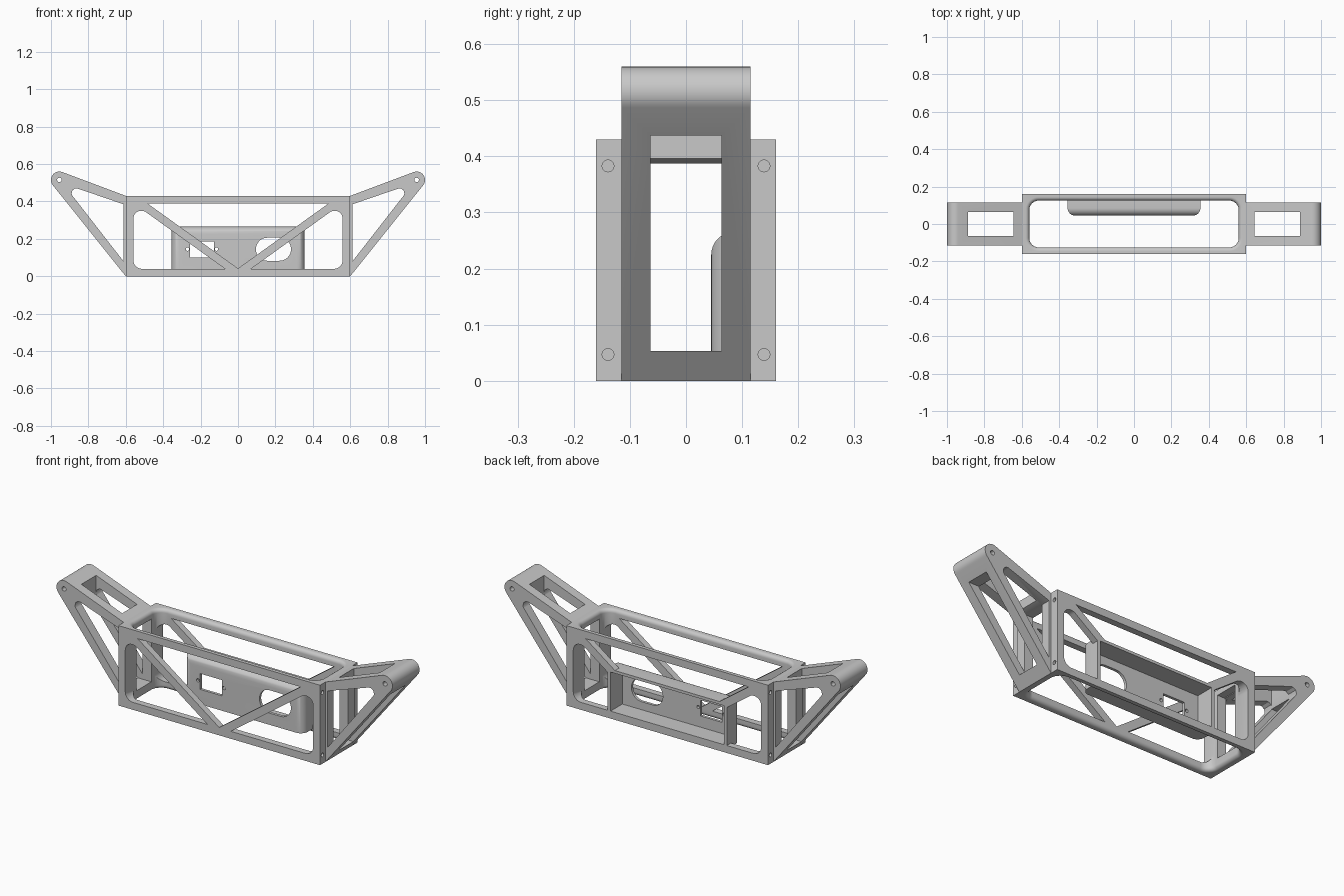
import bpy
import bmesh
from math import sin, cos, pi
from mathutils import Vector

if "Cube" in bpy.data.objects:
    bpy.data.objects.remove(bpy.data.objects["Cube"])

grey = bpy.data.materials.new("matte grey")
grey.use_nodes = True
grey.diffuse_color = (0.58, 0.58, 0.58, 1)
grey.node_tree.nodes["Principled BSDF"].inputs["Base Color"].default_value = (0.58, 0.58, 0.58, 1)


def finish(name, bm):
    bmesh.ops.recalc_face_normals(bm, faces=bm.faces)
    mesh = bpy.data.meshes.new(name)
    bm.to_mesh(mesh)
    bm.free()
    mesh.materials.append(grey)
    ob = bpy.data.objects.new(name, mesh)
    bpy.context.collection.objects.link(ob)
    return ob


def rounded(corners, steps=8):
    """Polygon from (x, y, radius) corners, each filleted."""
    out = []
    n = len(corners)
    for i, (x, y, r) in enumerate(corners):
        p = Vector((x, y))
        if r == 0:
            out.append(p)
            continue
        u = (Vector(corners[i - 1][:2]) - p).normalized()
        v = (Vector(corners[(i + 1) % n][:2]) - p).normalized()
        half = u.angle(v) / 2
        reach = r * cos(half) / sin(half)
        centre = p + (u + v).normalized() * (r / sin(half))
        a = p + u * reach - centre
        b = p + v * reach - centre
        for k in range(steps + 1):
            out.append(centre + a.lerp(b, k / steps).normalized() * r)
    return out


def circle(x, y, r, n=20):
    return [Vector((x + r * cos(2 * pi * k / n), y + r * sin(2 * pi * k / n))) for k in range(n)]


def loft(name, rings):
    bm = bmesh.new()
    loops = [[bm.verts.new(p) for p in ring] for ring in rings]
    n = len(loops[0])
    for low, high in zip(loops, loops[1:]):
        for i in range(n):
            j = (i + 1) % n
            bm.faces.new((low[i], low[j], high[j], high[i]))
    bm.faces.new(loops[0])
    bm.faces.new(loops[-1])
    return finish(name, bm)


def prism(name, points, a, b, axis="y"):
    """Extrude a flat outline between a and b along y (outline xz) or x (outline yz)."""
    if axis == "y":
        return loft(name, [[(p[0], d, p[1]) for p in points] for d in (a, b)])
    return loft(name, [[(d, p[0], p[1]) for p in points] for d in (a, b)])


def box(name, x0, x1, y0, y1, z0, z1):
    return prism(name, [(x0, z0), (x1, z0), (x1, z1), (x0, z1)], y0, y1)


def combine(target, tool, operation="DIFFERENCE"):
    mod = target.modifiers.new("cut", "BOOLEAN")
    mod.operation = operation
    mod.solver = "EXACT"
    mod.object = tool
    bpy.context.view_layer.objects.active = target
    bpy.ops.object.modifier_apply(modifier=mod.name)
    bpy.data.objects.remove(tool)


def smooth(ob):
    bpy.ops.object.select_all(action="DESELECT")
    ob.select_set(True)
    bpy.context.view_layer.objects.active = ob
    bpy.ops.object.shade_smooth_by_angle(angle=0.5)


W, D, H = 0.6, 0.16, 0.43      # half width, half depth, height of the frame
IW, ID = 0.56, 0.125           # inner half sizes
SLOT = 0.063                   # half depth of the slots in ends and arms

# Main frame with a flared opening from top to bottom
frame = box("main_frame", -W, W, -D, D, 0, H)
R = 0.02
levels = [(-0.01, R)]
levels += [(R * (1 - sin(a)), R * (1 - cos(a))) for a in (k * pi / 12 for k in range(6, -1, -1))]
levels += [(H - z, off) for z, off in reversed(levels)]
rings = []
for z, off in levels:
    x, y, r = IW + off, ID + off, 0.05 + off
    outline = rounded([(-x, -y, r), (x, -y, r), (x, y, r), (-x, y, r)])
    rings.append([(p.x, p.y, z) for p in outline])
combine(frame, loft("opening", rings))

# Truss windows through front and back
combine(frame, prism("middle_window", [(-0.485, 0.39), (0.485, 0.39), (0, 0.042)], -0.3, 0.3))
for s in (-1, 1):
    outline = rounded([(s * 0.559, 0.04, 0.045), (s * 0.07, 0.04, 0),
                       (s * 0.502, 0.35, 0.04), (s * 0.559, 0.35, 0.04)])
    combine(frame, prism("side_window", outline, -0.3, 0.3))

# Equipment tray on the back, rounded towards the front and open behind
tray = box("tray", -0.355, 0.355, 0.045, D, 0.02, 0.265)
bm = bmesh.new()
bm.from_mesh(tray.data)
edges = [e for e in bm.edges if all(v.co.y < 0.05 for v in e.verts)
         and any(v.co.z > 0.1 for v in e.verts)]
bmesh.ops.bevel(bm, geom=edges, offset=0.04, segments=8, profile=0.5, affect="EDGES")
bm.to_mesh(tray.data)
bm.free()
combine(frame, tray, "UNION")
combine(frame, box("tray_hollow", -0.337, 0.337, 0.06, 0.3, 0.04, 0.25))

# Holes in the tray face
combine(frame, box("socket_hole", -0.257, -0.128, 0.02, 0.1, 0.1, 0.185))
for x in (-0.27, -0.115):
    combine(frame, prism("screw_hole", circle(x, 0.145, 0.009), 0.02, 0.1))
x0, x1, z0, z1, r = 0.096, 0.283, 0.083, 0.206, 0.06
slot = rounded([(x0, z0, r), (x1, z0, r), (x1, z1, r), (x0, z1, r)])
combine(frame, prism("oval_hole", slot, 0.02, 0.1))

# End openings and bolt holes
for s in (-1, 1):
    combine(frame, box("end_opening", min(s * 0.5, s * 0.7), max(s * 0.5, s * 0.7),
                       -SLOT, SLOT, 0.053, 0.39))
    for y in (-0.139, 0.139):
        for z in (0.047, 0.383):
            combine(frame, prism("bolt_hole", circle(y, z, 0.0105), s * 0.565, s * 0.65, "x"))
smooth(frame)

# Triangular arms with rounded tips
TX, TZ, TR = 0.955, 0.515, 0.045
for s, side in ((1, "left"), (-1, "right")):
    tip = [(s * (TX + TR * cos(a)), TZ + TR * sin(a))
           for a in (-0.67 + k * (1.92 + 0.67) / 14 for k in range(15))]
    arm = prism(side + "_arm", [(s * W, 0)] + tip + [(s * W, H)], -0.115, 0.115)
    window = rounded([(s * 0.612, 0.08, 0), (s * 0.936, 0.496, 0.025), (s * 0.612, 0.385, 0)])
    combine(arm, prism("arm_window", window, -0.3, 0.3))
    lower = [(0.55, 0.053), (1.1, 0.053), (1.1, 0.437), (0.87, 0.437), (0.62, 0.387), (0.55, 0.387)]
    combine(arm, prism("lower_slot", [(s * x, z) for x, z in lower], -SLOT, SLOT))
    upper = [(0.645, 0.3), (0.888, 0.3), (0.888, 0.7), (0.645, 0.7)]
    combine(arm, prism("upper_slot", [(s * x, z) for x, z in upper], -SLOT, SLOT))
    combine(arm, prism("pin_hole", circle(s * TX, TZ, 0.012), -0.3, 0.3))
    smooth(arm)
